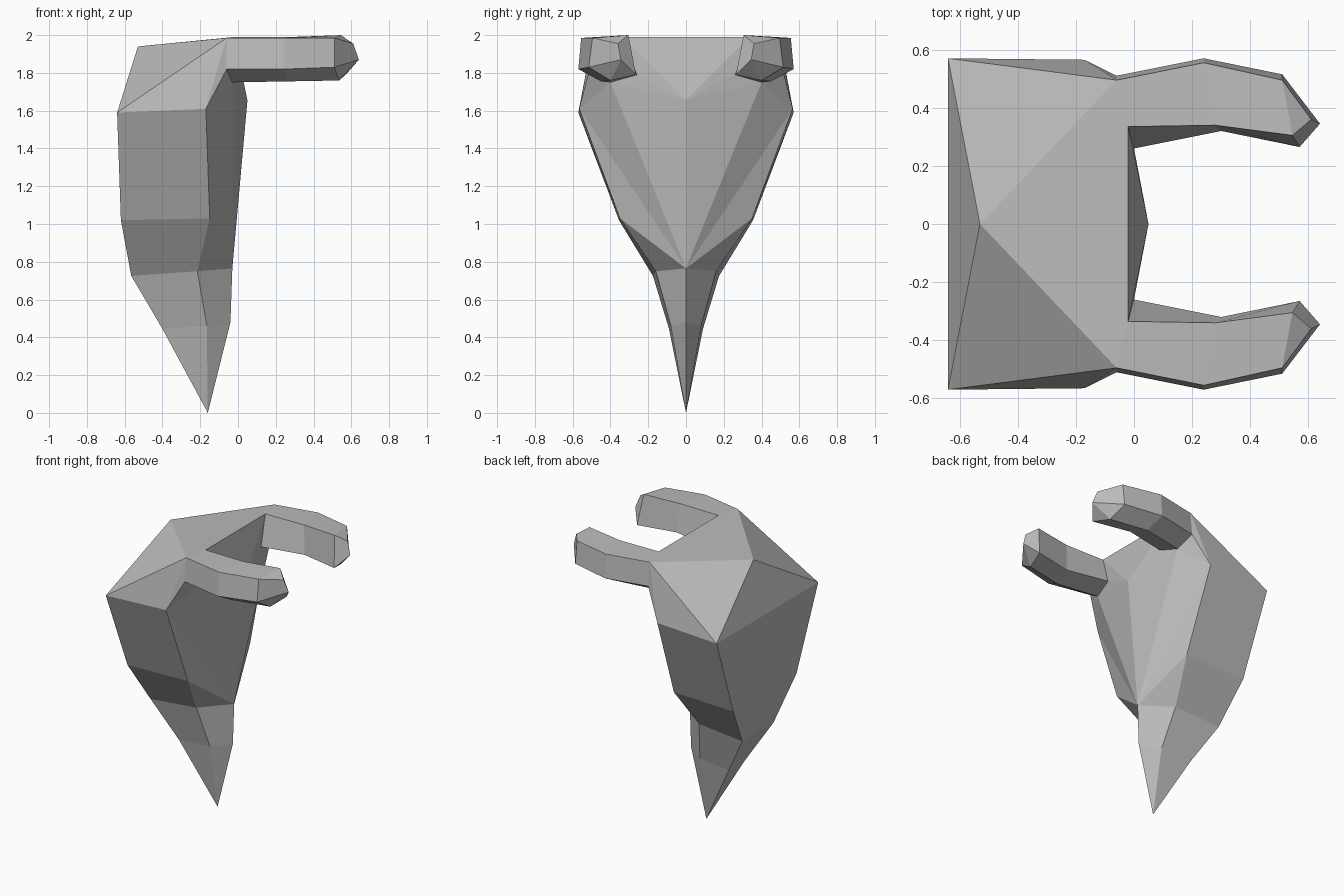
import bpy
import bmesh

if "Cube" in bpy.data.objects:
    bpy.data.objects.remove(bpy.data.objects["Cube"], do_unlink=True)

grey = bpy.data.materials.new("stone grey")
grey.use_nodes = True
grey.diffuse_color = (0.5, 0.5, 0.5, 1)
grey.node_tree.nodes["Principled BSDF"].inputs["Base Color"].default_value = (0.5, 0.5, 0.5, 1)

bm = bmesh.new()


def pair(x, y, z):
    """A point on the +y half together with its mirror image."""
    return bm.verts.new((x, y, z)), bm.verts.new((x, -y, z))


def middle(x, z):
    """A point on the mirror plane, shared by both halves."""
    v = bm.verts.new((x, 0, z))
    return v, v


def face(*points):
    """The same face on both halves."""
    for half in (0, 1):
        bm.faces.new([p[half] for p in points])


def bridge(*points):
    """One face that crosses the mirror plane."""
    bm.faces.new([p[0] for p in points] + [p[1] for p in reversed(points)])


def strip(a, b):
    """Quads between two parallel rows of points."""
    for i in range(len(a) - 1):
        face(a[i], a[i + 1], b[i + 1], b[i])


# body rows, running down from the shoulder to the tip
back = [pair(*p) for p in ((-0.64, 0.57, 1.59), (-0.62, 0.355, 1.02),
                           (-0.565, 0.175, 0.725), (-0.40, 0.09, 0.445))]
side = [pair(*p) for p in ((-0.17, 0.565, 1.61), (-0.15, 0.35, 1.03),
                           (-0.215, 0.16, 0.75), (-0.165, 0.08, 0.46))]
apex, chest = middle(-0.53, 1.94), middle(0.05, 1.655)
belly, keel, tip = middle(-0.03, 0.765), middle(-0.04, 0.48), middle(-0.16, 0)

# arm rings: outer top, inner top, inner low, bottom, outer low
rings = [[pair(*p) for p in ring] for ring in (
    ((-0.06, 0.495, 1.985), (-0.02, 0.335, 1.99), (0.0, 0.26, 1.79),
     (-0.03, 0.40, 1.75), (-0.06, 0.51, 1.82)),
    ((0.24, 0.555, 1.985), (0.28, 0.34, 1.99), (0.30, 0.32, 1.79),
     (0.265, 0.45, 1.755), (0.24, 0.57, 1.82)),
    ((0.51, 0.495, 1.985), (0.545, 0.305, 2.0), (0.57, 0.265, 1.79),
     (0.535, 0.40, 1.76), (0.51, 0.515, 1.83)))]
out_top, in_top, in_low, bottom, out_low = rings[0]

# back and flanks
strip(back, side)
for upper, lower in zip(back, back[1:]):
    bridge(upper, lower)
bm.faces.new([back[-1][0], back[-1][1], tip[0]])
face(back[-1], side[-1], tip)

# front of the body
face(side[-1], keel, tip)
face(side[2], side[3], keel, belly)
face(side[1], side[2], belly)
face(side[0], side[1], belly)
face(side[0], belly, bottom)
face(bottom, belly, chest)
face(bottom, chest, in_low)
face(in_low, chest, in_top)
bm.faces.new([in_top[0], in_top[1], chest[0]])

# shoulders
bm.faces.new([back[0][0], back[0][1], apex[0]])
bm.faces.new([in_top[0], in_top[1], apex[0]])
face(apex, in_top, out_top)
face(apex, out_top, back[0])
face(back[0], out_top, side[0])
face(side[0], out_top, out_low)
face(side[0], out_low, bottom)

# arms
for a, b in zip(rings, rings[1:]):
    strip(a + a[:1], b + b[:1])

# pointed arm ends
high, low = pair(0.61, 0.36, 1.955), pair(0.64, 0.345, 1.87)
out_top, in_top, in_low, bottom, out_low = rings[-1]
face(out_top, in_top, high)
face(in_top, in_low, low, high)
face(in_low, bottom, low)
face(bottom, out_low, low)
face(out_low, out_top, high, low)

bmesh.ops.recalc_face_normals(bm, faces=bm.faces)
mesh = bpy.data.meshes.new("clawed_body")
bm.to_mesh(mesh)
bm.free()
mesh.materials.append(grey)
body = bpy.data.objects.new("clawed_body", mesh)
bpy.context.collection.objects.link(body)
